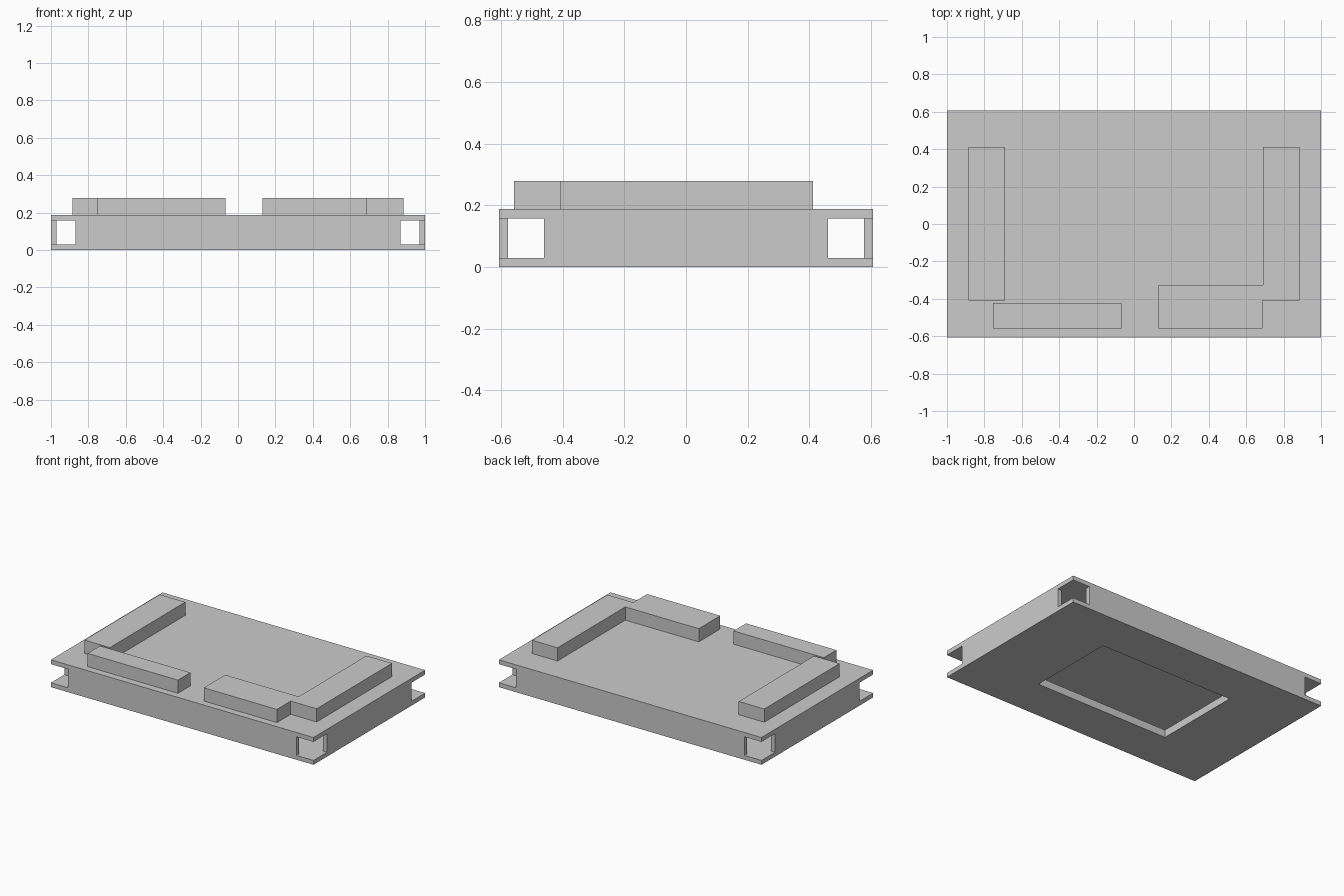
import bpy
import bmesh

cube = bpy.data.objects.get("Cube")
if cube:
    bpy.data.objects.remove(cube, do_unlink=True)

grey = bpy.data.materials.new("plain grey")
grey.use_nodes = True
colour = (0.6, 0.6, 0.6, 1)
grey.diffuse_color = colour
grey.node_tree.nodes["Principled BSDF"].inputs["Base Color"].default_value = colour


def prism(name, outline, z0, z1):
    """Extrude a counter-clockwise outline from z0 up to z1."""
    bm = bmesh.new()
    face = bm.faces.new([bm.verts.new((x, y, z0)) for x, y in outline])
    grown = bmesh.ops.extrude_face_region(bm, geom=[face])["geom"]
    tops = [v for v in grown if isinstance(v, bmesh.types.BMVert)]
    bmesh.ops.translate(bm, verts=tops, vec=(0, 0, z1 - z0))
    bmesh.ops.recalc_face_normals(bm, faces=bm.faces)
    mesh = bpy.data.meshes.new(name)
    bm.to_mesh(mesh)
    bm.free()
    mesh.materials.append(grey)
    obj = bpy.data.objects.new(name, mesh)
    bpy.context.collection.objects.link(obj)
    return obj


def block(name, x0, x1, y0, y1, z0, z1):
    return prism(name, [(x0, y0), (x1, y0), (x1, y1), (x0, y1)], z0, z1)


# Main dimensions
HX, HY = 1.0, 0.607        # half size of the plates
CX, CY = 0.87, 0.46        # where the corner openings begin
RX, RY = 0.51, 0.31        # half size of the opening underneath
WALL = 0.03
TOP = 0.188
CEILING = TOP - WALL
RAISED = 0.279
RIM = 0.052

# Plates, with a raised rim around the opening inside the hollow body
block("top_plate", -HX, HX, -HY, HY, CEILING, TOP)
bottom = block("bottom_plate", -HX, HX, -HY, HY, 0, WALL)
rim = block("opening_rim", -RX - WALL, RX + WALL, -RY - WALL, RY + WALL,
            WALL, RIM)

# Thin outer walls, stopping short of the open corners
for side, s in (("left", 1), ("right", -1)):
    xs = sorted((s * HX, s * (HX - WALL)))
    block(side + "_wall", *xs, -CY, CY, WALL, CEILING)
for side, s in (("back", 1), ("front", -1)):
    ys = sorted((s * HY, s * (HY - WALL)))
    block(side + "_wall", -CX, CX, *ys, WALL, CEILING)

# Rectangular opening through the underside into the hollow body
cutter = block("opening_cutter", -RX, RX, -RY, RY, -0.1, 0.1)
cutter.hide_render = True
for part in (bottom, rim):
    mod = part.modifiers.new("opening", "BOOLEAN")
    mod.operation = "DIFFERENCE"
    mod.solver = "EXACT"
    mod.object = cutter
    bpy.context.view_layer.objects.active = part
    bpy.ops.object.modifier_apply(modifier=mod.name)
bpy.data.objects.remove(cutter, do_unlink=True)

# Raised blocks on top
block("right_raised_bar", -0.885, -0.69, -0.408, 0.412, TOP, RAISED)
block("front_raised_bar", -0.755, -0.067, -0.558, -0.422, TOP, RAISED)
prism("left_raised_corner",
      [(0.13, -0.558), (0.687, -0.558), (0.687, -0.408), (0.885, -0.408),
       (0.885, 0.412), (0.69, 0.412), (0.69, -0.325), (0.13, -0.325)],
      TOP, RAISED)
